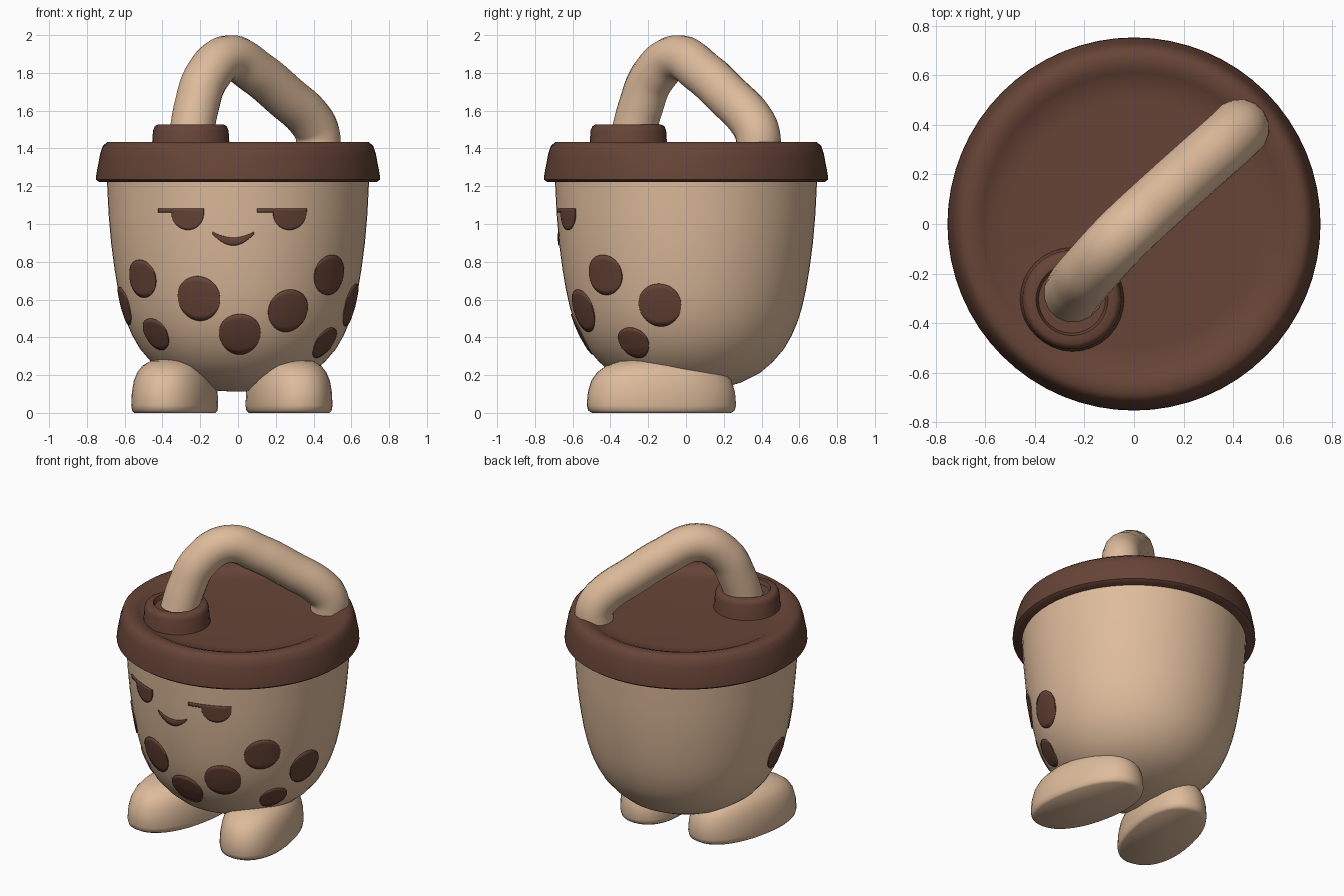
import bpy, math
from math import sin, cos, pi

if "Cube" in bpy.data.objects:
    bpy.data.objects.remove(bpy.data.objects["Cube"])


def material(name, rgb):
    m = bpy.data.materials.new(name)
    m.diffuse_color = (*rgb, 1)
    m.use_nodes = True
    m.node_tree.nodes["Principled BSDF"].inputs["Base Color"].default_value = m.diffuse_color
    return m


TAN = material("milky tan", (0.73, 0.50, 0.33))
BROWN = material("dark brown", (0.135, 0.058, 0.038))


def make(name, verts, faces, mat, angle=50):
    me = bpy.data.meshes.new(name)
    me.from_pydata(verts, [], faces)
    me.materials.append(mat)
    ob = bpy.data.objects.new(name, me)
    bpy.context.collection.objects.link(ob)
    smooth(ob, angle)
    return ob


def smooth(ob, angle=50):
    bpy.ops.object.select_all(action='DESELECT')
    ob.select_set(True)
    bpy.context.view_layer.objects.active = ob
    bpy.ops.object.shade_smooth_by_angle(angle=math.radians(angle))


def loft(name, rings, mat, angle=50):
    """Skin a stack of equal rings (bottom to top) and cap both ends."""
    n = len(rings[0])
    verts = [p for r in rings for p in r]
    faces = [(k * n + i, k * n + (i + 1) % n, (k + 1) * n + (i + 1) % n, (k + 1) * n + i)
             for k in range(len(rings) - 1) for i in range(n)]
    faces += [tuple(reversed(range(n))), tuple(range(len(verts) - n, len(verts)))]
    return make(name, verts, faces, mat, angle)


def turned(name, profile, mat, cx=0, cy=0, n=64):
    return loft(name, [[(cx + r * cos(2 * pi * i / n), cy + r * sin(2 * pi * i / n), z)
                        for i in range(n)] for r, z in profile], mat)


# Cup body
BODY = [(0.02, 0.112), (0.15, 0.12), (0.29, 0.16), (0.39, 0.21), (0.46, 0.27), (0.52, 0.34),
        (0.56, 0.41), (0.59, 0.48), (0.615, 0.56), (0.635, 0.65), (0.655, 0.77),
        (0.672, 0.9), (0.685, 1.05), (0.695, 1.25)]
turned("cup_body", BODY, TAN)

# Lid with raised rim, and the collar round the straw
turned("lid", [(0.6, 1.222), (0.735, 1.222), (0.752, 1.235), (0.75, 1.265), (0.73, 1.37),
               (0.715, 1.415), (0.69, 1.435), (0.645, 1.435), (0.61, 1.422), (0.58, 1.405),
               (0.5, 1.4), (0.02, 1.4)], BROWN)
turned("straw_collar", [(0.215, 1.38), (0.205, 1.42), (0.2, 1.495), (0.19, 1.518),
                        (0.175, 1.526), (0.145, 1.526), (0.135, 1.5), (0.02, 1.5)],
       BROWN, -0.25, -0.305, 32)

# Feet: rounded, flat soled, toes turned outward
SOLE = [(0, 0.93), (0.012, 0.98), (0.04, 1), (0.11, 0.985), (0.17, 0.94), (0.215, 0.86),
        (0.25, 0.74), (0.275, 0.55), (0.29, 0.2)]
for side, cx in (("right", 0.27), ("left", -0.335)):
    s = 1 if cx > 0 else -1
    t = math.radians(12)
    rings = []
    for z, k in SOLE:
        ring = []
        for i in range(40):
            a = 2 * pi * i / 40
            u = 0.215 * k * math.copysign(abs(cos(a)) ** 0.9, cos(a))
            v = 0.4 * k * math.copysign(abs(sin(a)) ** 0.9, sin(a))
            ring.append((cx + u * cos(t) - s * v * sin(t), -0.13 + s * u * sin(t) + v * cos(t), z))
        rings.append(ring)
    loft(side + "_foot", rings, TAN)

# Bent straw
cu = bpy.data.curves.new("straw", 'CURVE')
cu.dimensions = '3D'
cu.bevel_depth = 0.12
cu.bevel_resolution = 6
cu.resolution_u = 8
cu.use_fill_caps = True
PATH = [(-0.25, -0.285, 1.45), (-0.22, -0.24, 1.62), (-0.165, -0.175, 1.78),
        (-0.05, -0.05, 1.88), (0.1, 0.09, 1.80), (0.25, 0.225, 1.675),
        (0.38, 0.34, 1.555), (0.42, 0.378, 1.48), (0.425, 0.385, 1.38)]
sp = cu.splines.new('BEZIER')
sp.bezier_points.add(len(PATH) - 1)
for bp, co in zip(sp.bezier_points, PATH):
    bp.co = co
    bp.handle_left_type = bp.handle_right_type = 'AUTO'
straw = bpy.data.objects.new("straw", cu)
bpy.context.collection.objects.link(straw)
cu.materials.append(TAN)
bpy.ops.object.select_all(action='DESELECT')
straw.select_set(True)
bpy.context.view_layer.objects.active = straw
bpy.ops.object.convert(target='MESH')
smooth(bpy.context.view_layer.objects.active)


# Thin plates hugging the cup wall
def wall(z):
    for (r0, z0), (r1, z1) in zip(BODY, BODY[1:]):
        if z <= z1:
            return r0 + (r1 - r0) * (z - z0) / (z1 - z0)
    return BODY[-1][0]


def plate(name, columns, rows=8):
    """columns: (angle from the front, low z, high z), left to right."""
    verts, faces, m = [], [], rows + 1
    for a, lo, hi in columns:
        for j in range(m):
            z = lo + (hi - lo) * j / rows
            r = wall(z) + 0.006
            verts.append((r * sin(a), -r * cos(a), z))
    for i in range(len(columns) - 1):
        for j in range(rows):
            k = i * m + j
            faces.append((k, k + m, k + m + 1, k + 1))
    ob = make(name, verts, faces, BROWN)
    mod = ob.modifiers.new("thickness", 'SOLIDIFY')
    mod.thickness = 0.009
    mod.offset = -1


# Spots: angle from the front in degrees, height, half width, half height
SPOTS = [(-52, 0.71, 0.11, 0.1), (-19.5, 0.605, 0.118, 0.118), (1, 0.415, 0.11, 0.107),
         (26, 0.54, 0.115, 0.112), (48.5, 0.73, 0.115, 0.106), (-51, 0.415, 0.095, 0.083),
         (59, 0.37, 0.09, 0.08), (77, 0.57, 0.115, 0.113), (-79, 0.565, 0.11, 0.1)]
for n, (deg, z, w, h) in enumerate(SPOTS):
    cols = []
    for i in range(25):
        a = pi * i / 24
        dz = h * max(sin(a), 0.01)
        cols.append((math.radians(deg) - w * cos(a) / wall(z), z - dz, z + dz))
    plate("spot_%d" % (n + 1), cols)


def front(x, z):
    return math.asin(x / wall(z))


# Half closed eyes with a lash line to the left of each
for side, x0, x1, x2 in (("left", -0.42, -0.35, -0.18), ("right", 0.10, 0.185, 0.36)):
    plate(side + "_lash", [(front(x0 + (x1 + 0.01 - x0) * i / 6, 1.07), 1.06, 1.082)
                           for i in range(7)], 2)
    c, w = (x1 + x2) / 2, (x2 - x1) / 2
    plate(side + "_eye", [(front(c - w * cos(pi * i / 16), 1.04),
                           1.06 - 0.092 * sin(pi * i / 16), 1.082) for i in range(17)])

# Smile
smile = []
for i in range(17):
    q = -1 + i / 8
    mid = 0.907 + 0.045 * q * q
    half = 0.006 + 0.015 * (1 - q * q)
    smile.append((front(-0.025 + 0.108 * q, 0.92), mid - half, mid + half))
plate("smile", smile, 3)
